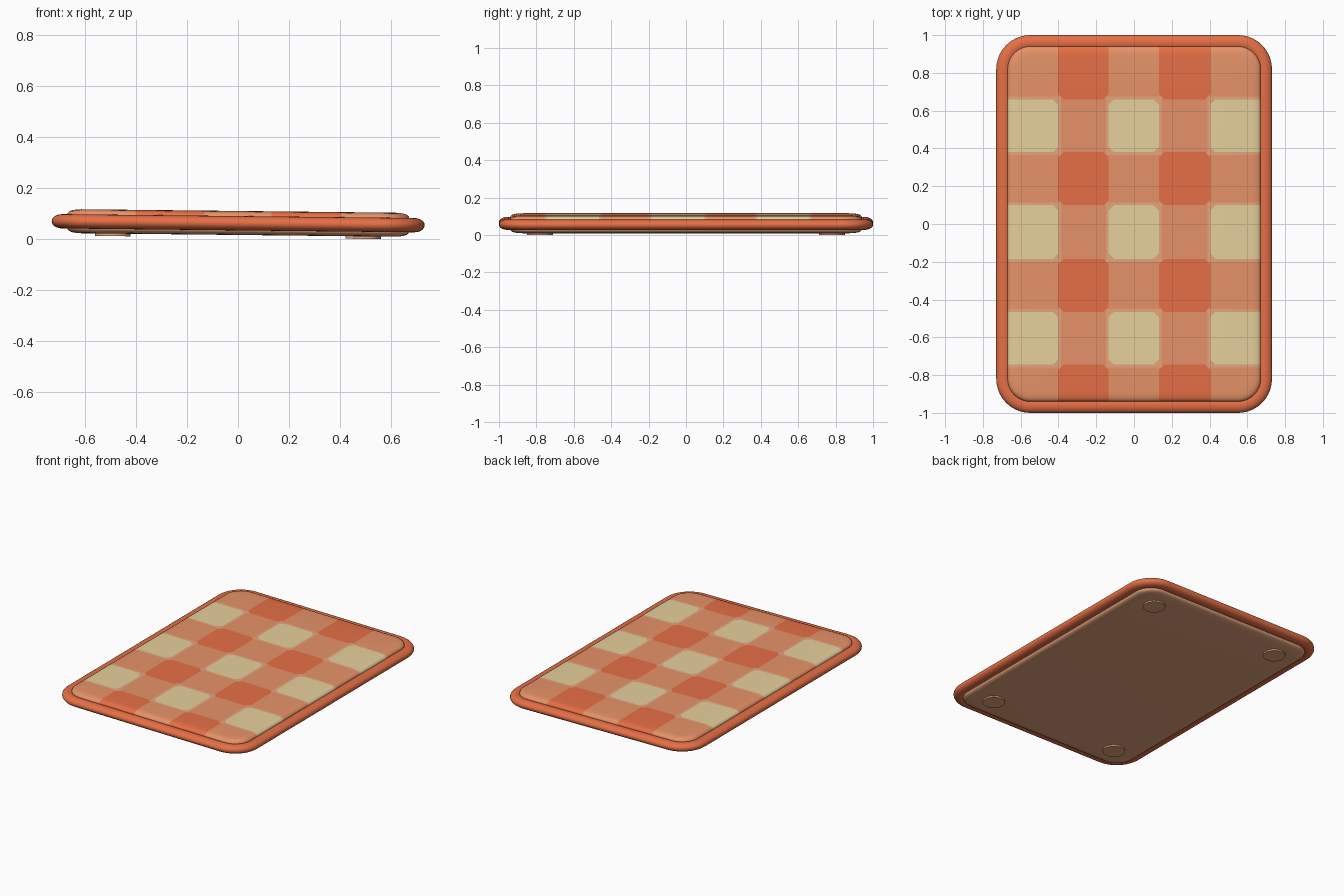
import bpy, bmesh, math
from mathutils import Matrix

if "Cube" in bpy.data.objects:
    bpy.data.objects.remove(bpy.data.objects["Cube"])

TILT = 0.011  # the board rests slightly lower on its right side


def material(name, rgb):
    m = bpy.data.materials.new(name)
    lin = [((c / 255 + 0.055) / 1.055) ** 2.4 for c in rgb]
    m.diffuse_color = (*lin, 1)
    m.use_nodes = True
    m.node_tree.nodes["Principled BSDF"].inputs["Base Color"].default_value = m.diffuse_color
    return m


ORANGE = material("orange", (230, 111, 70))
MID = material("check coral", (231, 147, 104))
CREAM = material("check cream", (230, 208, 156))
PALE = material("pale coral", (230, 165, 126))


def ring(bm, hx, hy, r, z, n=10):
    """Rounded rectangle loop of vertices."""
    out = []
    for q, (sx, sy) in enumerate([(1, 1), (-1, 1), (-1, -1), (1, -1)]):
        for i in range(n + 1):
            a = (q + i / n) * math.pi / 2
            out.append(bm.verts.new((sx * (hx - r) + r * math.cos(a),
                                     sy * (hy - r) + r * math.sin(a), z)))
    return out


def loft(hx, hy, r, profile, closed=False):
    """Sweep an (inset, z) profile round a rounded rectangle."""
    bm = bmesh.new()
    rings = [ring(bm, hx - d, hy - d, r - d, z) for d, z in profile]
    pairs = list(zip(rings, rings[1:]))
    if closed:
        pairs.append((rings[-1], rings[0]))
    for a, b in pairs:
        for i in range(len(a)):
            j = (i + 1) % len(a)
            bm.faces.new((a[i], a[j], b[j], b[i]))
    if not closed:
        bm.faces.new(rings[-1])
    bmesh.ops.recalc_face_normals(bm, faces=bm.faces)
    return bm


def finish(bm, name, mats):
    bm.transform(Matrix.Rotation(TILT, 4, 'Y'))
    me = bpy.data.meshes.new(name)
    bm.to_mesh(me)
    bm.free()
    for m in mats:
        me.materials.append(m)
    ob = bpy.data.objects.new(name, me)
    bpy.context.collection.objects.link(ob)
    bpy.ops.object.select_all(action='DESELECT')
    ob.select_set(True)
    bpy.context.view_layer.objects.active = ob
    bpy.ops.object.shade_smooth_by_angle(angle=math.radians(40))
    return ob


# Rounded rim
profile = [(0.04 - 0.04 * math.cos(t), 0.062 + 0.028 * math.sin(t))
           for t in (2 * math.pi * k / 20 for k in range(20))]
finish(loft(0.73, 1.0, 0.18, profile, closed=True), "rim", [ORANGE])

# Softly rounded edge shared by the top cushion and the base
edge = [(0, 0), (0, 0.026), (0.003, 0.034), (0.010, 0.040),
        (0.020, 0.044), (0.035, 0.0465), (0.055, 0.048)]

# Checked top cushion: cut along the check lines, then coloured by cell
COLS = [(-0.80, -0.403), (-0.135, 0.130), (0.403, 0.80)]
ROWS = [(-0.745, -0.465), (-0.185, 0.100), (0.380, 0.660)]
B = 0.015  # pale border round the cream checks
R = 0.028  # clipped check corners
top = loft(0.67, 0.94, 0.12, [(d, 0.062 + h) for d, h in edge])


def cut(co, no, faces):
    geom = set(faces)
    for f in faces:
        geom.update(f.edges)
        geom.update(f.verts)
    bmesh.ops.bisect_plane(top, geom=list(geom), plane_co=co, plane_no=no, dist=1e-5)


def inside(v, bands, pad=0):
    return any(lo - pad < v < hi + pad for lo, hi in bands)


for v in [w for lo, hi in COLS for w in (lo - B, lo, hi, hi + B) if abs(w) < 0.66]:
    cut((v, 0, 0), (1, 0, 0), top.faces[:])
for v in [w for lo, hi in ROWS for w in (lo - B, lo, hi, hi + B)]:
    cut((0, v, 0), (0, 1, 0), top.faces[:])

# Clip the corners of the cream and dark checks
corners = [(x, y) for c in COLS for x in c if abs(x) < 0.66 for r in ROWS for y in r]
for x, y in corners:
    for sx in (-1, 1):
        for sy in (-1, 1):
            px, py = x + sx * 0.02, y + sy * 0.02
            if inside(px, COLS) != inside(py, ROWS):
                continue
            near = [f for f in top.faces
                    if 0 < (f.calc_center_median().x - x) * sx < 0.28
                    and 0 < (f.calc_center_median().y - y) * sy < 0.29]
            cut((x + sx * R, y, 0), (sx, sy, 0), near)

for f in top.faces:
    c = f.calc_center_median()
    cx, cy = inside(c.x, COLS), inside(c.y, ROWS)
    clipped = any(abs(c.x - x) + abs(c.y - y) < R for x, y in corners)
    if cx and cy:
        f.material_index = 3 if clipped else 2
    elif inside(c.x, COLS, B) and inside(c.y, ROWS, B):
        f.material_index = 3
    elif cx or cy or clipped:
        f.material_index = 1
finish(top, "checked_top", [ORANGE, MID, CREAM, PALE])

# Pale base
finish(loft(0.67, 0.94, 0.12, [(d, 0.064 - h) for d, h in edge]), "base", [PALE])

# Four round feet
for sx in (-1, 1):
    for sy in (-1, 1):
        bm = bmesh.new()
        bmesh.ops.create_cone(bm, cap_ends=True, segments=40, radius1=0.07,
                              radius2=0.07, depth=0.02,
                              matrix=Matrix.Translation((sx * 0.49, sy * 0.78, 0.0162)))
        finish(bm, "foot_%s_%s" % ("right" if sx > 0 else "left",
                                   "back" if sy > 0 else "front"), [PALE])
